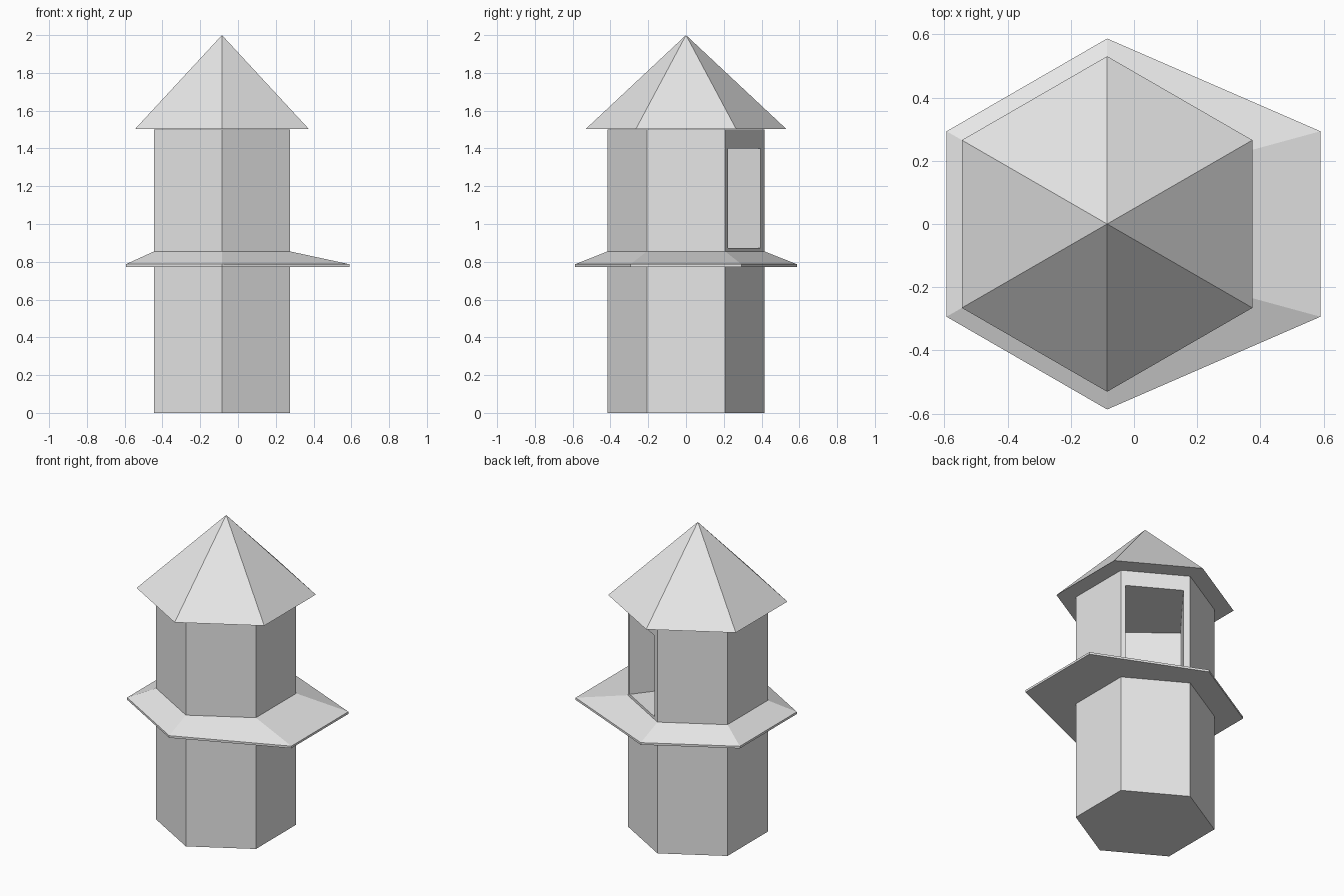
import bpy
import bmesh
from math import cos, sin, pi, radians
from mathutils import Matrix, Vector

cube = bpy.data.objects.get("Cube")
if cube:
    bpy.data.objects.remove(cube, do_unlink=True)

CX = -0.085          # tower axis, offset because the ledge reaches out on one side
BODY_R = 0.415

grey = bpy.data.materials.new("light_grey")
grey.use_nodes = True
grey.diffuse_color = (0.8, 0.8, 0.8, 1)
grey.node_tree.nodes["Principled BSDF"].inputs["Base Color"].default_value = (0.8, 0.8, 0.8, 1)


def hexagon(r, z, reach=None):
    """Six corners with points along y; reach pulls the +x side outward."""
    ring = [Vector((CX + r * cos(a), r * sin(a), z))
            for a in (pi / 6 + i * pi / 3 for i in range(6))]
    if reach is not None:
        for p in ring:
            if p.x > CX + 0.1:
                p.x = reach
    return ring


def loft(name, rings, apex=None):
    """Closed solid through stacked six-sided rings, ending flat or in a point."""
    bm = bmesh.new()
    loops = [[bm.verts.new(p) for p in ring] for ring in rings]
    bm.faces.new(loops[0][::-1])
    for low, high in zip(loops, loops[1:]):
        for i in range(6):
            j = (i + 1) % 6
            bm.faces.new((low[i], low[j], high[j], high[i]))
    if apex:
        tip = bm.verts.new(apex)
        for i in range(6):
            bm.faces.new((loops[-1][i], loops[-1][(i + 1) % 6], tip))
    else:
        bm.faces.new(loops[-1])
    return finish(name, bm)


def finish(name, bm):
    bmesh.ops.recalc_face_normals(bm, faces=bm.faces)
    mesh = bpy.data.meshes.new(name)
    bm.to_mesh(mesh)
    bm.free()
    mesh.materials.append(grey)
    obj = bpy.data.objects.new(name, mesh)
    bpy.context.collection.objects.link(obj)
    return obj


# Tower body
body = loft("tower_body", [hexagon(BODY_R, 0), hexagon(BODY_R, 1.5)])

# Deep rectangular opening in the back face on the +x side
bm = bmesh.new()
bmesh.ops.create_cube(bm, size=1)
near, deep, half_w = 0.12, 0.53, 0.172
turn = Matrix.Rotation(radians(52), 4, "Z")
place = Matrix.Translation((0.1, 0.308, (0.872 + 1.4) / 2))
shift = Matrix.Translation(((near - deep) / 2, 0, 0))
size = Matrix.Diagonal((near + deep, 2 * half_w, 1.4 - 0.872, 1))
bmesh.ops.transform(bm, matrix=place @ turn @ shift @ size, verts=bm.verts)
cutter = finish("opening_cutter", bm)
cutter.hide_render = True

cut = body.modifiers.new("opening", "BOOLEAN")
cut.operation = "DIFFERENCE"
cut.solver = "EXACT"
cut.object = cutter
bpy.context.view_layer.objects.active = body
bpy.ops.object.modifier_apply(modifier=cut.name)
bpy.data.objects.remove(cutter, do_unlink=True)

# Sloping ledge around the middle, longer on the +x side
loft("ledge", [hexagon(0.587, 0.773, 0.59),
               hexagon(0.587, 0.787, 0.59),
               hexagon(BODY_R, 0.855)])

# Pointed roof
loft("roof", [hexagon(0.531, 1.503)], apex=(CX, 0, 2))
